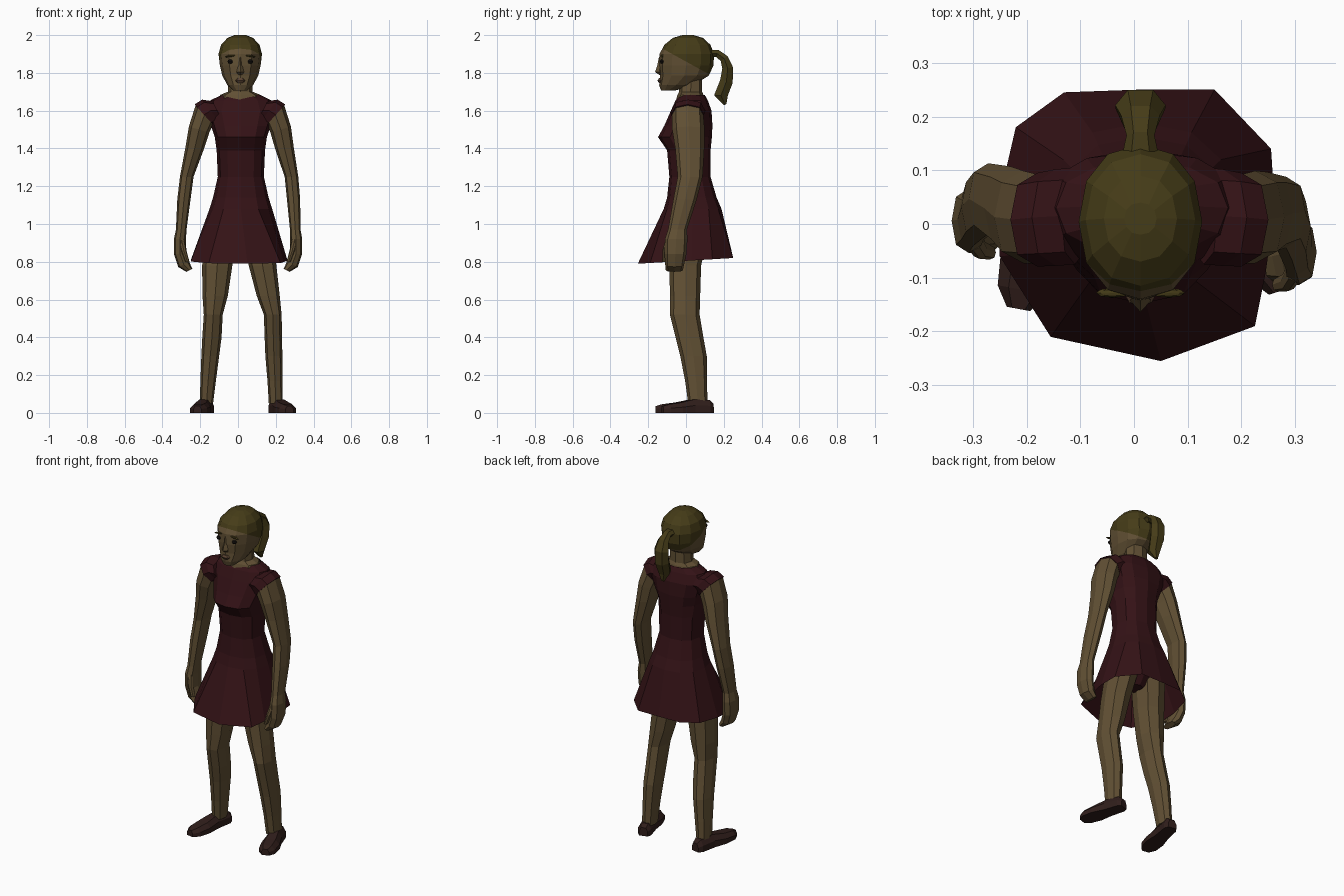
import bpy, bmesh
from math import sin, cos, pi
from mathutils import Vector

if "Cube" in bpy.data.objects:
    bpy.data.objects.remove(bpy.data.objects["Cube"])

def material(name, rgb):
    m = bpy.data.materials.new(name)
    m.diffuse_color = (*rgb, 1)
    m.use_nodes = True
    m.node_tree.nodes["Principled BSDF"].inputs["Base Color"].default_value = m.diffuse_color
    return m

SKIN = material("skin", (0.12, 0.08, 0.034))
DRESS = material("dress_red", (0.034, 0.006, 0.008))
HAIR = material("hair_olive", (0.06, 0.045, 0.009))
SHOE = material("shoe_brown", (0.03, 0.013, 0.011))
DARK = material("dark", (0.008, 0.006, 0.005))
CX = 0.012   # the pose leans slightly off centre

def ring(cx, yf, yb, z, hw, tilt=0, n=8, e=0.85):
    """Rounded horizontal section from yf (front) to yb (back)."""
    pts = []
    for i in range(n):
        c, s = cos(2 * pi * i / n), sin(2 * pi * i / n)
        if abs(c) < 1e-6: c = 0
        if abs(s) < 1e-6: s = 0
        x = hw * abs(c) ** e * (1 if c > 0 else -1)
        y = (yb - yf) / 2 * abs(s) ** e * (1 if s > 0 else -1)
        pts.append(Vector((cx + x, (yf + yb) / 2 + y, z + tilt * x)))
    return pts

def loft(name, rings, mat, caps=True, cut=None):
    """Skin a list of equal-length rings; cut = (point, normal, material)."""
    bm = bmesh.new()
    vs = [[bm.verts.new(p) for p in r] for r in rings]
    n = len(vs[0])
    for a, b in zip(vs, vs[1:]):
        for i in range(n):
            j = (i + 1) % n
            bm.faces.new((a[i], a[j], b[j], b[i]))
    if caps:
        bm.faces.new(vs[0])
        bm.faces.new(vs[-1])
    bmesh.ops.recalc_face_normals(bm, faces=bm.faces)
    me = bpy.data.meshes.new(name)
    me.materials.append(mat)
    if cut:
        p, nrm = Vector(cut[0]), Vector(cut[1])
        bmesh.ops.bisect_plane(bm, geom=bm.verts[:] + bm.edges[:] + bm.faces[:],
                               plane_co=p, plane_no=nrm)
        me.materials.append(cut[2])
        for f in bm.faces:
            f.material_index = int((f.calc_center_median() - p).dot(nrm) > 0)
    bm.to_mesh(me)
    bm.free()
    ob = bpy.data.objects.new(name, me)
    bpy.context.collection.objects.link(ob)
    return ob

def blob(name, loc, size, mat, rot=0):
    bpy.ops.mesh.primitive_uv_sphere_add(segments=8, ring_count=4, location=loc,
                                         rotation=(0, rot, 0))
    ob = bpy.context.object
    ob.name, ob.scale = name, size
    ob.data.materials.append(mat)

# head with hair cap split off by a slanted hairline
HEAD = [(-.132, -.06, 1.706, .035), (-.142, .04, 1.735, .068), (-.138, .12, 1.785, .095),
        (-.143, .146, 1.84, .108), (-.14, .148, 1.90, .115), (-.115, .13, 1.948, .102),
        (-.07, .09, 1.985, .068), (-.02, .04, 2.0, .03)]
loft("head_and_hair", [ring(CX, a, b, z, w, n=12, e=.92) for a, b, z, w in HEAD], SKIN,
     cut=((0, 0, 1.86), (0, .55, 1), HAIR))

# neck and upper chest
NECK = [(-.06, .10, 1.63, .13), (-.045, .092, 1.684, .105),
        (-.037, .086, 1.70, .066), (-.03, .086, 1.79, .06)]
loft("neck", [ring(CX, a, b, z, w) for a, b, z, w in NECK], SKIN)

# face
loft("nose", [ring(CX, -.143, -.12, 1.885, .008, n=4), ring(CX, -.152, -.12, 1.84, .011, n=4),
              ring(CX, -.164, -.12, 1.805, .02, n=4), ring(CX, -.142, -.12, 1.79, .013, n=4)], SKIN)
loft("lips", [ring(CX, -.143, -.12, 1.772, .015), ring(CX, -.151, -.12, 1.76, .027),
              ring(CX, -.143, -.12, 1.746, .016)], material("lips", (.1, .055, .03)))
for s, side in ((1, "left"), (-1, "right")):
    blob("eye_" + side, (CX + s * .053, -.127, 1.86), (.015, .011, .012), DARK)
    blob("eyebrow_" + side, (CX + s * .052, -.128, 1.889), (.031, .009, .005), HAIR, s * .15)

# ponytail: (y, z, thickness, half width) along its centre line
TAIL = [(.11, 1.905, .018, .038), (.165, 1.903, .02, .026), (.202, 1.876, .022, .036),
        (.221, 1.825, .029, .047), (.214, 1.755, .034, .046), (.185, 1.68, .036, .033),
        (.207, 1.632, .008, .01)]
rings = []
for i, (y, z, h, w) in enumerate(TAIL):
    a, b = TAIL[max(i - 1, 0)], TAIL[min(i + 1, len(TAIL) - 1)]
    nrm = Vector((0, a[1] - b[1], b[0] - a[0])).normalized()
    rings.append([Vector((CX + w * cos(k * pi / 3), y, z)) + nrm * h * sin(k * pi / 3) * 1.15
                  for k in range(6)])
loft("ponytail", rings, HAIR)

# dress: fitted bodice, then a flared skirt with an uneven hem
BODICE = [(-.035, .10, 1.682, .105), (-.055, .115, 1.655, .16), (-.08, .135, 1.60, .185),
          (-.115, .14, 1.52, .158), (-.148, .137, 1.46, .138), (-.10, .13, 1.39, .128),
          (-.088, .13, 1.25, .122), (-.10, .162, 1.14, .147), (-.118, .188, 1.08, .166)]
HEM = [(.262, .03), (.255, .14), (.15, .25), (.01, .25), (-.13, .245), (-.22, .18),
       (-.25, .05), (-.25, -.06), (-.155, -.21), (.05, -.255), (.225, -.19), (.245, -.09)]
dress = [ring(.015, a, b, z, w, n=12) for a, b, z, w in BODICE]
dress.append([Vector((x, y, .805 + .06 * y)) for x, y in HEM])
loft("dress", dress, DRESS, caps=False)
SHORTS = [(-.07, .13, 1.12, .13), (-.08, .13, .97, .155), (-.03, .07, .88, .04)]
loft("shorts", [ring(.015, a, b, z, w) for a, b, z, w in SHORTS], DRESS)

# arms: (centre x, centre y, z, half width, half depth, tilt)
ARM = [(.195, .008, 1.585, .047, .083, 1.1), (.226, .013, 1.50, .054, .086, .3),
       (.246, .02, 1.40, .05, .077, 0), (.283, .022, 1.25, .036, .066, 0),
       (.294, -.005, 1.13, .035, .062, 0), (.303, -.045, .97, .028, .05, 0),
       (.308, -.052, .92, .032, .06, 0), (.306, -.056, .84, .033, .058, 0),
       (.287, -.06, .785, .03, .05, -.4), (.258, -.062, .755, .016, .045, -.5)]
SLEEVE = [(.13, .015, 1.60, .025, .09, 2), (.165, .012, 1.60, .045, .09, 1.3),
          (.20, .008, 1.578, .05, .087, 1.1)]
THUMB = [(.30, -.085, .92, .016, .022, 0), (.287, -.107, .86, .014, .018, 0),
         (.268, -.113, .80, .011, .013, 0)]

def limb(name, rows, left, mat):
    """Arm section list, or its mirror image swung a little back and outward."""
    out = []
    for x, y, z, w, d, t in rows:
        if left:
            k = min(max((1.5 - z) / .6, 0), 1)
            x, y, t = .02 - x - .02 * k, y + .06 * k, -t
        out.append(ring(x, y - d, y + d, z, w, t))
    loft(name, out, mat)

for left, side in ((False, "a"), (True, "b")):
    limb("arm_" + side, ARM, left, SKIN)
    limb("sleeve_" + side, SLEEVE, left, DRESS)
    limb("thumb_" + side, THUMB, left, SKIN)

# legs: shared depth profile (z, front, back), then per-leg (centre x, half width)
DEPTH = [(1.0, -.07, .13), (.78, -.088, .08), (.62, -.085, .075), (.52, -.085, .072),
         (.40, -.055, .092), (.30, -.03, .11), (.17, -.005, .112), (.05, .012, .113)]
LEGS = {"a": [(.10, .085), (.13, .073), (.16, .061), (.184, .047), (.187, .046),
              (.19, .045), (.196, .04), (.2, .037)],
        "b": [(-.075, .085), (-.11, .08), (-.121, .067), (-.131, .05), (-.138, .051),
              (-.147, .047), (-.158, .041), (-.167, .035)]}
for side, rows in LEGS.items():
    loft("leg_" + side, [ring(x, f, b, z, w) for (z, f, b), (x, w) in zip(DEPTH, rows)], SKIN)

# shoes: sections (distance 0..1 from heel to toe, half width, height)
SECTIONS = [(0, .025, .05), (.08, .038, .068), (.38, .04, .072), (.65, .052, .055),
            (.88, .046, .046), (1, .022, .036)]
for side, heel, toe in (("a", (.19, .14), (.272, -.125)), ("b", (-.16, .14), (-.215, -.158))):
    h, t = Vector((*heel, 0)), Vector((*toe, 0))
    across = (t - h).normalized().cross(Vector((0, 0, 1)))
    loft("shoe_" + side, [[h.lerp(t, d) + across * (w * u) + Vector((0, 0, ht * v))
         for u, v in ((-1, 0), (-1, .55), (-.55, 1), (.55, 1), (1, .55), (1, 0))]
         for d, w, ht in SECTIONS], SHOE)
